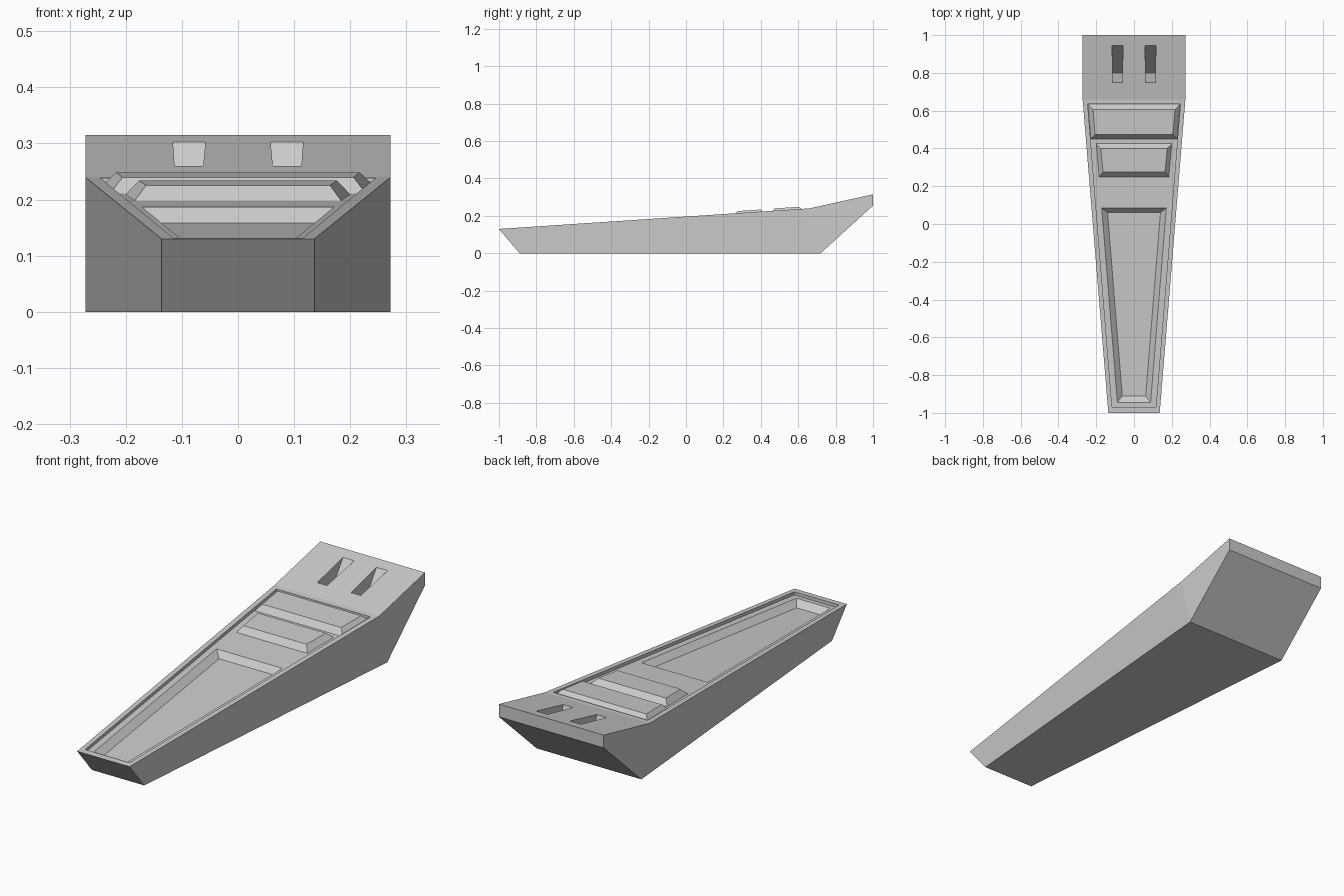
import bpy, bmesh
from mathutils import Vector

if "Cube" in bpy.data.objects:
    bpy.data.objects.remove(bpy.data.objects["Cube"], do_unlink=True)

GREY = (0.6, 0.6, 0.6, 1)
grey = bpy.data.materials.new("plain grey")
grey.use_nodes = True
grey.diffuse_color = GREY
grey.node_tree.nodes["Principled BSDF"].inputs["Base Color"].default_value = GREY


def deck(y, drop=0.0):
    """Height of the sloping top at y, lowered by drop."""
    z = 0.13 + (y + 1) * 0.0663 if y < 0.66 else 0.24 + (y - 0.66) * 0.22
    return z - drop


def make(name, verts, faces):
    mesh = bpy.data.meshes.new(name)
    bm = bmesh.new()
    vs = [bm.verts.new(v) for v in verts]
    for f in faces:
        bm.faces.new([vs[i] for i in f])
    bmesh.ops.recalc_face_normals(bm, faces=bm.faces)
    bm.to_mesh(mesh)
    bm.free()
    mesh.materials.append(grey)
    ob = bpy.data.objects.new(name, mesh)
    bpy.context.collection.objects.link(ob)
    return ob


def quad(front, back):
    """Four corners from two (x0, x1, y, z) rows."""
    (a, b, y0, z0), (c, d, y1, z1) = front, back
    return [Vector(p) for p in ((a, y0, z0), (b, y0, z0), (d, y1, z1), (c, y1, z1))]


def row(half, y, drop):
    return (-half, half, y, deck(y, drop))


def block(name, low, high, extend=0.0):
    """Six-sided block between two quads, sides optionally run on upward."""
    high = [h + (h - l) * extend for l, h in zip(low, high)]
    sides = [(i, (i + 1) % 4, (i + 1) % 4 + 4, i + 4) for i in range(4)]
    return make(name, low + high, [(0, 1, 2, 3), (4, 5, 6, 7)] + sides)


def cut(target, cutter):
    mod = target.modifiers.new("cut", 'BOOLEAN')
    mod.operation = 'DIFFERENCE'
    mod.solver = 'EXACT'
    mod.object = cutter
    bpy.context.view_layer.objects.active = target
    bpy.ops.object.modifier_apply(modifier=mod.name)
    bpy.data.objects.remove(cutter, do_unlink=True)


# Hull: side outline with a half width at each point
outline = [(0.136, -1, 0.13), (0.136, -0.89, 0), (0.272, 0.72, 0),
           (0.272, 1, 0.255), (0.272, 1, 0.315), (0.272, 0.66, 0.24)]
n = len(outline)
verts = [(s * x, y, z) for s in (-1, 1) for x, y, z in outline]
faces = [(i, (i + 1) % n, (i + 1) % n + n, i + n) for i in range(n)]
for k in (0, n):
    faces += [(k, k + 1, k + 2, k + 5), (k + 2, k + 3, k + 4, k + 5)]
hull = make("hull", verts, faces)

# Shallow tray in the top
TRAY = 0.015
cut(hull, block("tray_cutter",
                quad(row(0.116, -0.97, TRAY), row(0.245, 0.635, TRAY)),
                quad(row(0.116, -0.97, -0.1), row(0.245, 0.635, -0.1))))

# Long sunken pocket with sloping walls
cut(hull, block("pocket_cutter",
                quad(row(0.062, -0.91, 0.042), row(0.14, 0.06, 0.042)),
                quad(row(0.088, -0.945, TRAY), row(0.171, 0.085, TRAY)), 0.2))

# Pair of wedge-shaped slots at the back
for side in (-1, 1):
    def slot_row(inner, outer, y, z):
        return (side * inner, side * outer, y, z)
    cut(hull, block("slot_cutter",
                    quad(slot_row(0.062, 0.113, 0.8, 0.11), slot_row(0.062, 0.113, 0.803, 0.11)),
                    quad(slot_row(0.062, 0.113, 0.75, deck(0.75)),
                         slot_row(0.058, 0.116, 0.945, deck(0.945))), 0.15))

# Raised bevelled plates standing on the tray floor
block("front_plate",
      quad(row(0.184, 0.25, TRAY), row(0.2, 0.425, TRAY)),
      quad(row(0.164, 0.275, -0.011), row(0.176, 0.4, -0.011)))
block("rear_plate",
      quad(row(0.228, 0.45, TRAY), row(0.244, 0.634, TRAY)),
      quad(row(0.206, 0.473, -0.012), row(0.217, 0.605, -0.012)))
